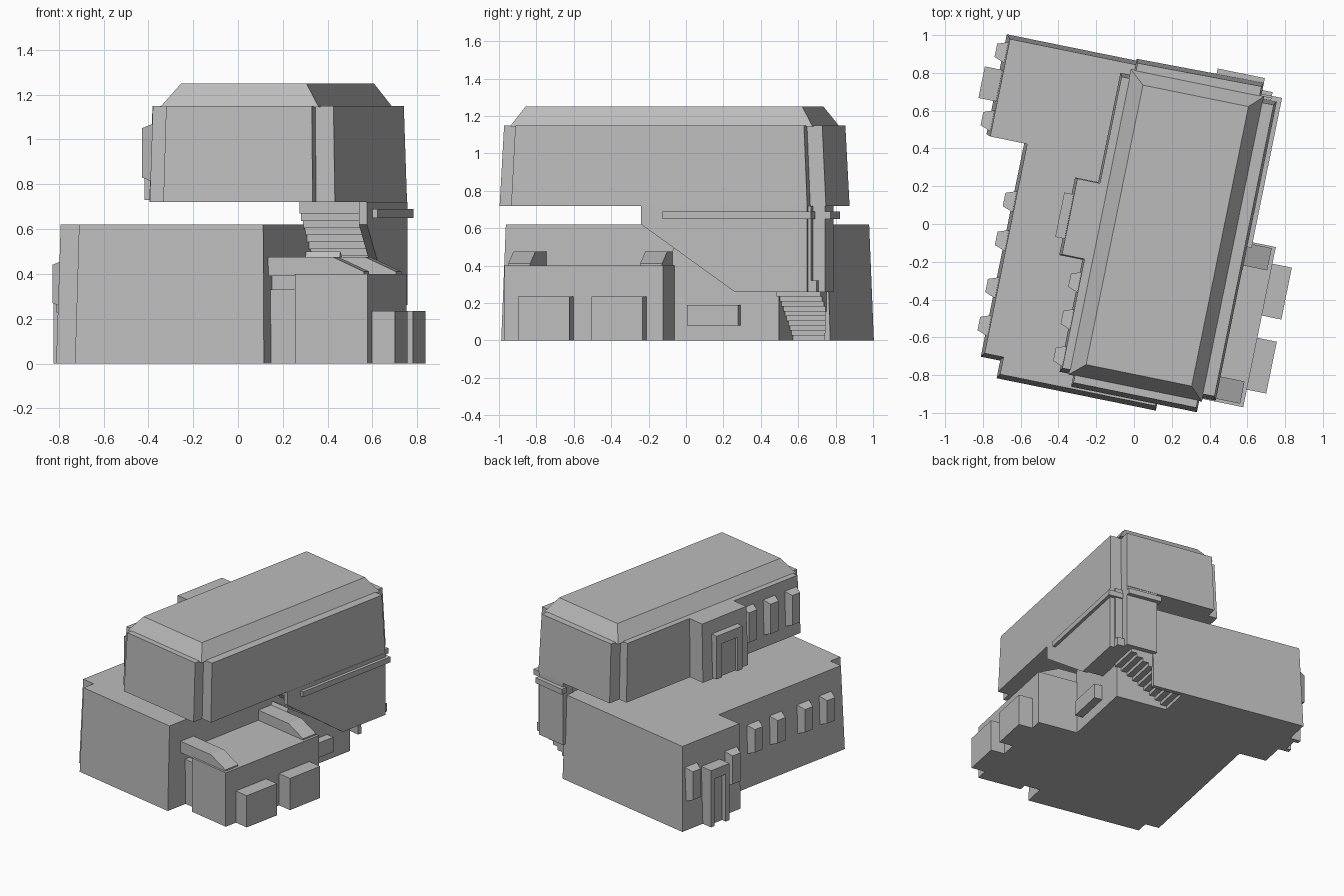
import bpy, bmesh, math
from mathutils import Matrix, Vector

if "Cube" in bpy.data.objects:
    bpy.data.objects.remove(bpy.data.objects["Cube"])

TURN = Matrix.Rotation(math.radians(-11.5), 4, "Z")   # whole house sits at an angle

stone = bpy.data.materials.new("plain_grey")
stone.use_nodes = True
stone.diffuse_color = (0.5, 0.5, 0.5, 1)
stone.node_tree.nodes["Principled BSDF"].inputs["Base Color"].default_value = (0.5, 0.5, 0.5, 1)


def solid(name, ring_a, ring_b):
    """Closed solid between two matching rings of points."""
    bm = bmesh.new()
    a = [bm.verts.new(p) for p in ring_a]
    b = [bm.verts.new(p) for p in ring_b]
    bm.faces.new(a)
    bm.faces.new(b)
    for i in range(len(a)):
        j = (i + 1) % len(a)
        bm.faces.new((a[i], a[j], b[j], b[i]))
    bmesh.ops.recalc_face_normals(bm, faces=bm.faces)
    bm.transform(TURN)
    mesh = bpy.data.meshes.new(name)
    bm.to_mesh(mesh)
    bm.free()
    mesh.materials.append(stone)
    obj = bpy.data.objects.new(name, mesh)
    bpy.context.collection.objects.link(obj)
    return obj


def storey(name, plan, z0, z1, taper=1.0, centre=(0, 0)):
    """Plan raised from z0 to z1 with walls leaning in by the taper."""
    top = [(centre[0] + (x - centre[0]) * taper, centre[1] + (y - centre[1]) * taper, z1) for x, y in plan]
    return solid(name, [(x, y, z0) for x, y in plan], top)


def box(name, x0, x1, y0, y1, z0, z1):
    return storey(name, [(x0, y0), (x1, y0), (x1, y1), (x0, y1)], z0, z1)


def along_y(name, profile, y0, y1):
    return solid(name, [(x, y0, z) for x, z in profile], [(x, y1, z) for x, z in profile])


def along_x(name, profile, x0, x1):
    return solid(name, [(x0, y, z) for y, z in profile], [(x1, y, z) for y, z in profile])


def steps(a0, z0, a1, z1, count):
    """Stepped line from one point to another."""
    da, dz = (a1 - a0) / count, (z1 - z0) / count
    pts = [(a0, z0)]
    for i in range(count):
        pts += [(a0 + i * da, z0 + (i + 1) * dz), (a0 + (i + 1) * da, z0 + (i + 1) * dz)]
    return pts


def window(name, wall, y, z0, z1, depth=0.05, half=0.065):
    """Bay window on a left-hand wall, narrowing outwards."""
    def ring(x, h, lo, hi):
        return [(x, y - h, lo), (x, y + h, lo), (x, y + h, hi), (x, y - h, hi)]
    return solid(name, ring(wall + 0.03, half, z0, z1), ring(wall - depth, half * 0.55, z0 + 0.03, z1 - 0.03))


def door(name, wall, y, half, z0, z1, depth):
    """Door surround of two posts and a lintel around a set-back panel."""
    for tag, s in (("front", -1), ("back", 1)):
        edges = sorted((y + s * half, y + s * half * 0.6))
        box(f"{name}_{tag}_post", wall - depth, wall + 0.03, *edges, z0, z1)
    box(f"{name}_lintel", wall - depth, wall + 0.03, y - half * 0.6, y + half * 0.6, z1 - 0.07, z1)
    box(f"{name}_panel", wall - depth * 0.6, wall + 0.03, y - half * 0.6, y + half * 0.6, z0, z1 - 0.07)


# Lower storey, with a well cut out for the basement stairs
lower = storey("lower_storey", [
    (-0.86, 0.85), (-0.86, 0.31), (-0.655, 0.31), (-0.655, -0.85), (-0.55, -0.85),
    (-0.55, -0.945), (0.31, -0.945), (0.31, 0.85)], 0, 0.62, 0.975)
well = box("stair_well_cutter", 0.0, 0.6, 0.6, 0.82, -0.1, 0.27)
well.hide_render = True
cut = lower.modifiers.new("stair_well", "BOOLEAN")
cut.operation, cut.object = "DIFFERENCE", well
bpy.context.view_layer.objects.active = lower
bpy.ops.object.modifier_apply(modifier=cut.name)
bpy.data.objects.remove(well)

# Upper storey with notched corners and a balcony-door bay
MID = (0.18, 0)
upper_plan = [
    (-0.16, 0.86), (-0.16, 0.77), (-0.23, 0.77), (-0.23, 0.18), (-0.355, 0.18), (-0.355, -0.24),
    (-0.23, -0.24), (-0.23, -0.845), (-0.155, -0.845), (-0.155, -0.91), (0.525, -0.91),
    (0.525, -0.83), (0.61, -0.83), (0.61, 0.785), (0.525, 0.785), (0.525, 0.87)]
storey("upper_storey", upper_plan, 0.72, 1.15, 0.975, MID)

# Hipped roof
def rect(x0, x1, y0, y1, z):
    return [(x0, y0, z), (x1, y0, z), (x1, y1, z), (x0, y1, z)]

solid("roof", rect(-0.18, 0.54, -0.85, 0.8, 1.145), rect(-0.1, 0.47, -0.78, 0.73, 1.25))

# Stairwell that joins the storeys: outer wall, back wall and stepped underside
slope = [(-0.12, 0.72), (-0.12, 0.62), (0.39, 0.26), (0.785, 0.26), (0.785, 0.72)]
along_x("stairwell_outer_wall", slope, 0.575, 0.612)
box("stairwell_back_wall", 0.29, 0.525, 0.77, 0.865, 0.26, 0.72)
along_x("upper_stairs", steps(-0.1, 0.70, 0.41, 0.29, 13) + [(0.8, 0.29), (0.8, 0.72), (-0.1, 0.72)], 0.3, 0.58)
box("stair_landing", 0.3, 0.58, 0.4, 0.83, 0.26, 0.32)
along_y("lower_stairs", steps(0.47, 0.26, 0.03, 0, 10) + [(-0.03, 0), (-0.03, 0.3), (0.47, 0.3)], 0.59, 0.83)

# Basement side wall below the stairs, with its window
along_x("basement_side_wall", [(-0.2, 0), (0.6, 0), (0.6, 0.27), (0.4, 0.27), (0.03, 0.5), (-0.2, 0.5)][0:5], 0.28, 0.46)
box("basement_window", 0.44, 0.52, 0.11, 0.39, 0.08, 0.19)

# Garage: main box, set-back link, roof beams and two doors
storey("garage", [(0.43, -0.835), (0.76, -0.835), (0.76, 0.03), (0.43, 0.03)], 0, 0.4)
box("garage_link", 0.29, 0.44, -0.78, 0.03, 0, 0.33)
box("garage_roof_link", 0.29, 0.44, -0.74, 0.03, 0.33, 0.4)
for tag, y in (("front", -0.76), ("back", -0.04)):
    along_y(f"garage_{tag}_beam", [(0.29, 0.39), (0.74, 0.39), (0.74, 0.41), (0.6, 0.475), (0.29, 0.475)],
            y - 0.06, y + 0.06)
for tag, y in (("front", -0.6), ("back", -0.2)):
    box(f"garage_{tag}_door", 0.74, 0.865, y - 0.14, y + 0.14, 0, 0.235)

# Ledges round the back right corner
box("side_ledge", 0.6, 0.635, 0.0, 0.785, 0.65, 0.69)
box("back_ledge", 0.27, 0.525, 0.85, 0.895, 0.65, 0.69)
box("corner_ledge", 0.515, 0.635, 0.775, 0.81, 0.65, 0.69)

# Windows on the left-hand walls
for i, y in enumerate((-0.68, -0.475, -0.22, -0.01)):
    window(f"lower_window_{i + 1}", -0.65, y, 0.24, 0.47)
for i, y in enumerate((0.386, 0.755)):
    window(f"bay_window_{i + 1}", -0.85, y, 0.2, 0.47)
for i, y in enumerate((-0.76, -0.56, -0.36)):
    window(f"upper_window_{i + 1}", -0.225, y, 0.8, 1.08)

# Doors on both bays
door("entrance", -0.855, 0.575, 0.085, 0, 0.42, 0.085)
door("balcony_door", -0.35, -0.03, 0.12, 0.73, 1.05, 0.045)
